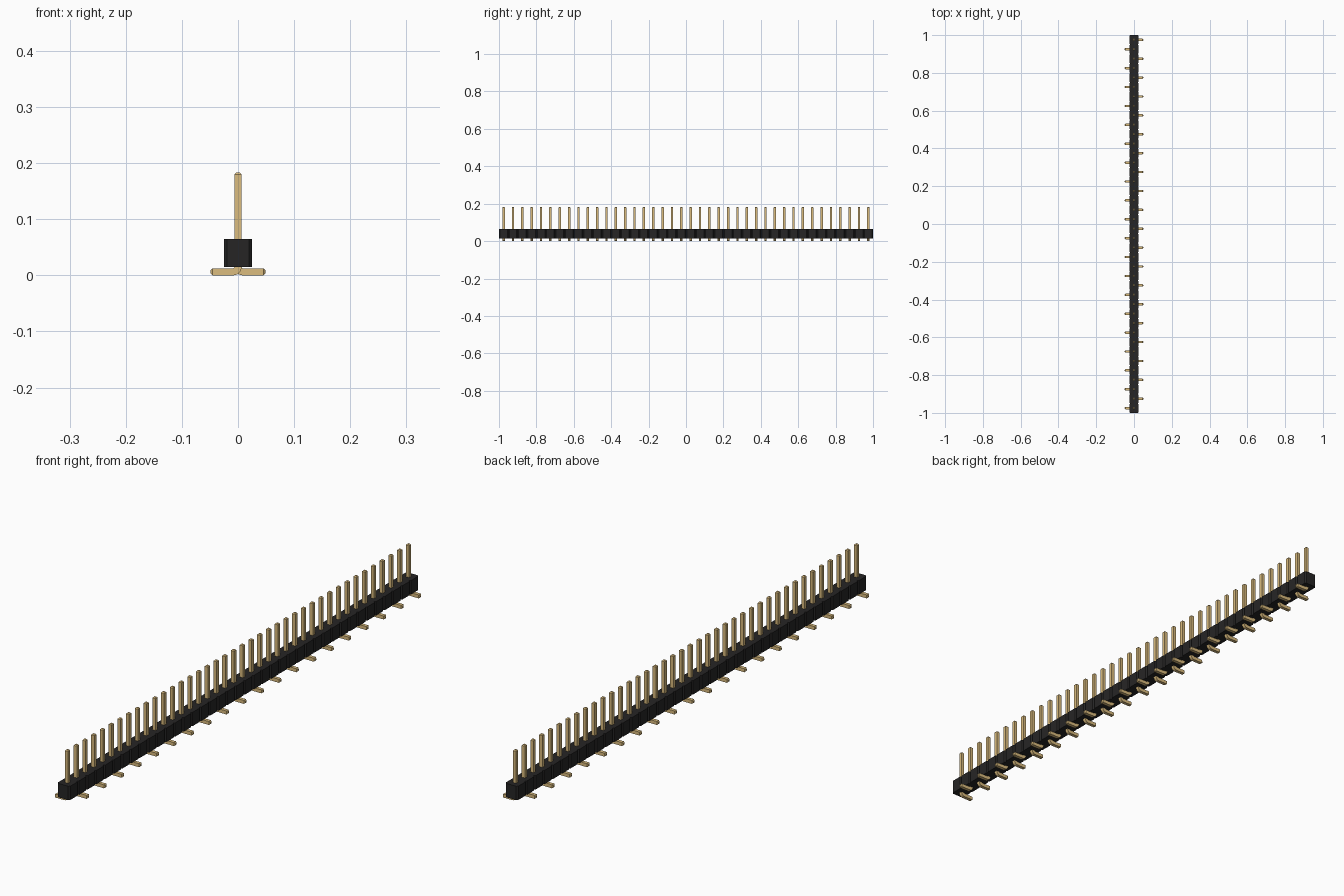
import bpy, bmesh, math
from mathutils import Vector

if "Cube" in bpy.data.objects:
    bpy.data.objects.remove(bpy.data.objects["Cube"])

PITCH, COUNT = 0.05, 40
HALF = PITCH / 2
CHAMFER = 0.005
BODY_Z, BODY_H = 0.015, 0.05
PIN_W, PIN_TOP, FOOT_END, TIP = 0.0126, 0.1835, 0.049, 0.0035
BEND = 0.0085  # centreline bend radius


def material(name, rgb):
    m = bpy.data.materials.new(name)
    m.use_nodes = True
    m.diffuse_color = (*rgb, 1)
    m.node_tree.nodes["Principled BSDF"].inputs["Base Color"].default_value = (*rgb, 1)
    return m


def finish(name, bm, mat):
    bmesh.ops.recalc_face_normals(bm, faces=bm.faces)
    mesh = bpy.data.meshes.new(name)
    bm.to_mesh(mesh)
    bm.free()
    mesh.materials.append(mat)
    obj = bpy.data.objects.new(name, mesh)
    bpy.context.collection.objects.link(obj)
    return obj


def build_body(mat):
    # Row of chamfered cells joined into one notched outline
    bm = bmesh.new()
    side = []
    for i in range(COUNT):
        y = -1 + i * PITCH
        if i == 0:
            side.append((HALF - CHAMFER, y))
        side += [(HALF, y + CHAMFER), (HALF, y + PITCH - CHAMFER),
                 (HALF - CHAMFER, y + PITCH)]
    outline = side + [(-x, y) for x, y in reversed(side)]
    face = bm.faces.new([bm.verts.new((x, y, BODY_Z)) for x, y in outline])
    grown = bmesh.ops.extrude_face_region(bm, geom=[face], use_keep_orig=True)
    top = [v for v in grown["geom"] if isinstance(v, bmesh.types.BMVert)]
    bmesh.ops.translate(bm, verts=top, vec=(0, 0, BODY_H))
    bmesh.ops.triangulate(bm, faces=[f for f in bm.faces if len(f.verts) > 4])
    return finish("housing", bm, mat)


def build_pins(name, side, first_y, mat):
    # Square wire swept down the post, round the bend and out along the foot
    h = PIN_W / 2
    path = [(0, PIN_TOP, 0, 0.45), (0, PIN_TOP - TIP, 0, 1)]  # x, z, turn, scale
    for k in range(7):
        a = math.pi / 2 * k / 6
        path.append((BEND * (1 - math.cos(a)), h + BEND * (1 - math.sin(a)), a, 1))
    path += [(FOOT_END - TIP, h, math.pi / 2, 1), (FOOT_END, h, math.pi / 2, 0.45)]

    bm = bmesh.new()
    rings = []
    for x, z, a, s in path:
        across = Vector((math.cos(a), 0, math.sin(a))) * h * s
        depth = Vector((0, h * s, 0))
        centre = Vector((x, 0, z))
        ring = []
        for p, q in ((1, 1), (1, -1), (-1, -1), (-1, 1)):
            co = centre + across * p + depth * q
            ring.append(bm.verts.new((co.x * side, co.y, co.z)))
        rings.append(ring)
    for r, t in zip(rings, rings[1:]):
        for k in range(4):
            n = (k + 1) % 4
            bm.faces.new((r[k], r[n], t[n], t[k]))
    bm.faces.new(rings[0])
    bm.faces.new(rings[-1])
    obj = finish(name, bm, mat)
    obj.location.y = first_y

    # Every other position along the row
    arr = obj.modifiers.new("row", "ARRAY")
    arr.count = COUNT // 2
    arr.use_relative_offset = False
    arr.use_constant_offset = True
    arr.constant_offset_displace = (0, 2 * PITCH, 0)

    bpy.ops.object.select_all(action="DESELECT")
    obj.select_set(True)
    bpy.context.view_layer.objects.active = obj
    bpy.ops.object.shade_smooth_by_angle(angle=math.radians(25))
    return obj


black = material("black plastic", (0.0193, 0.0186, 0.0186))
gold = material("gold metal", (0.708, 0.504, 0.21))

build_body(black)
build_pins("right_foot_pins", -1, -1 + HALF, gold)
build_pins("left_foot_pins", 1, -1 + HALF + PITCH, gold)
